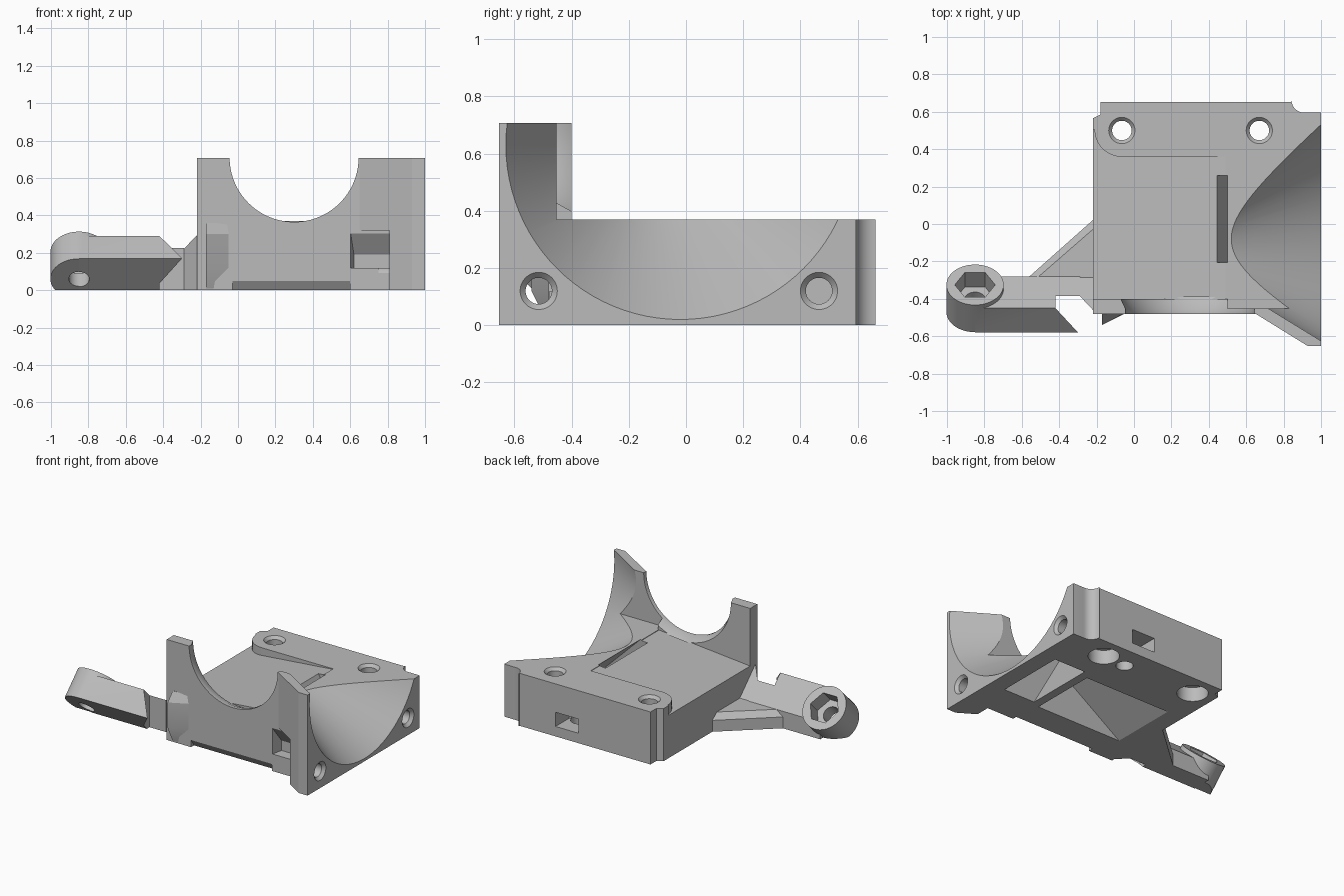
import bpy, bmesh
from math import pi, cos, sin, radians
from mathutils import Vector

cube = bpy.data.objects.get("Cube")
if cube:
    bpy.data.objects.remove(cube, do_unlink=True)

grey = bpy.data.materials.new("plain grey")
grey.use_nodes = True
COLOUR = (0.50, 0.50, 0.50, 1)
grey.diffuse_color = COLOUR
grey.node_tree.nodes["Principled BSDF"].inputs["Base Color"].default_value = COLOUR


def loft(name, rings):
    """Closed solid through rings that have equal point counts."""
    bm = bmesh.new()
    loops = [[bm.verts.new(p) for p in ring] for ring in rings]
    n = len(loops[0])
    for a, b in zip(loops, loops[1:]):
        for i in range(n):
            j = (i + 1) % n
            bm.faces.new((a[i], a[j], b[j], b[i]))
    bm.faces.new(loops[0])
    bm.faces.new(loops[-1])
    bmesh.ops.recalc_face_normals(bm, faces=bm.faces)
    mesh = bpy.data.meshes.new(name)
    bm.to_mesh(mesh)
    bm.free()
    mesh.materials.append(grey)
    obj = bpy.data.objects.new(name, mesh)
    bpy.context.collection.objects.link(obj)
    return obj


def prism(name, outline, z0, z1):
    return loft(name, [[(x, y, z) for x, y in outline] for z in (z0, z1)])


def rect(x0, x1, y0, y1):
    return [(x0, y0), (x1, y0), (x1, y1), (x0, y1)]


def box(name, x, y, z):
    return prism(name, rect(*x, *y), *z)


def arc(cx, cy, r, a0, a1, n=10):
    angles = [radians(a0 + (a1 - a0) * i / n) for i in range(n + 1)]
    return [(cx + r * cos(a), cy + r * sin(a)) for a in angles]


def rod(name, steps, sides=48):
    """Round solid through (centre, radius) steps, square to its axis."""
    axis = (Vector(steps[-1][0]) - Vector(steps[0][0])).normalized()
    u = Vector((0, 1, 0)) if abs(axis.x) > 0.9 else Vector((1, 0, 0))
    v = axis.cross(u)
    angles = [2 * pi * i / sides for i in range(sides)]
    return loft(name, [[Vector(c) + r * (cos(a) * u + sin(a) * v) for a in angles]
                       for c, r in steps])


def combine(obj, tools, operation="DIFFERENCE"):
    for tool in tools:
        mod = obj.modifiers.new("bool", "BOOLEAN")
        mod.operation, mod.solver, mod.object = operation, "EXACT", tool
        bpy.context.view_layer.update()
        graph = bpy.context.evaluated_depsgraph_get()
        mesh = bpy.data.meshes.new_from_object(obj.evaluated_get(graph))
        obj.modifiers.clear()
        obj.data = mesh
        bpy.data.objects.remove(tool, do_unlink=True)


# Body outline, extruded to the full height of the front wall
outline = [(-.22, -.48), (.65, -.48), (.93, -.653), (1, -.653), (1, .595)]
outline += arc(.91, .663, .068, 280, 180, 8)
outline += [(.84, .653), (-.18, .653), (-.18, .585), (-.22, .565)]
body = prism("duct_body", outline, 0, .708)

# Drop the block behind the wall, then the round motor seat and the flared cone
combine(body, [
    box("space_above", (-1, 2), (-.40, 2), (.37, 1)),
    box("space_beside_cone", (.5, 2), (-.452, 0), (.37, 1)),
    rod("motor_seat", [((.30, -.8, .71), .345), ((.30, -.455, .71), .345),
                       ((.30, -.39, .71), .375)], 96),
])
steps = []
for x in (.30, 1.02):
    t = (x - .52) / .48
    steps.append((Vector((x, -.08 + .06 * t, .63)), .26 + .35 * t))
ring_angles = [2 * pi * i / 96 for i in range(96)]
combine(body, [loft("fan_cone", [[c + r * Vector((0, cos(a), sin(a))) for a in ring_angles]
                                 for c, r in steps])])

# Sloping recess in the top, with a rounded corner round the screw boss
recess = [(-.3, -.40), (.49, -.40), (.49, .36)]
recess += arc(-.065, .505, .146, 270, 180) + [(-.3, .52)]
floor = [(x, y, .366 - .09 * (.49 - x)) for x, y in recess]
combine(body, [loft("top_recess", [floor, [(x, y, .5) for x, y in recess]])])


# Air slot and hollow underneath, both tapering upward
def taper(name, low, high, z):
    return loft(name, [[(x, y, -.01) for x, y in rect(*low)],
                       [(x, y, z) for x, y in rect(*high)]])


combine(body, [
    taper("air_slot", (.64, .89, -.23, .27), (.435, .49, -.205, .26), .38),
    taper("hollow", (-.11, .58, -.26, .22), (.36, .41, -.24, .20), .28),
])

# Upright screw holes with countersinks and wide sockets below
for x in (-.065, .67):
    combine(body, [rod("screw_hole", [
        ((x, .50, -.01), .10), ((x, .50, .10), .10), ((x, .50, .101), .052),
        ((x, .50, .35), .052), ((x, .50, .372), .072), ((x, .50, .40), .072)])])
combine(body, [
    rod("small_hole", [((.49, .49, -.01), .055), ((.49, .49, .10), .055)]),
    box("back_slot", (.38, .56), (.50, .7), (.07, .17)),
])

# Side screw holes, and the nut notch in the front
for y, depth in ((-.515, .75), (.465, .84)):
    combine(body, [rod("side_hole", [
        ((depth, y, .12), .046), ((.98, y, .12), .046),
        ((1.001, y, .12), .066), ((1.02, y, .12), .066)])])
combine(body, [
    box("notch", (.60, .81), (-.7, -.478), (-.01, .32)),
    loft("nut_pocket", [[(x, -.49, z) for x, z in rect(.60, .81, .12, .32)],
                        [(x, -.40, z) for x, z in rect(.62, .81, .12, .19)]]),
    loft("front_chamfer", [[(x, -.49, -.01), (x, -.49, .065), (x, -.44, -.01)]
                           for x in (-.03, .60)]),
])

# Slim wedge standing on the front wall, bevelled at its top and foot
wedge = loft("front_wedge", [[(-.17, -.47, z), (-.17, y, z), (x, -.47, z)]
                             for z, y, x in ((.01, -.485, -.05), (.12, -.54, -.03),
                                             (.30, -.54, -.03), (.36, -.485, -.04))])

# Tilted arm: a slab leaning back, ending in a round knuckle
section = [(-.58, .17), (-.45, .29), (-.28, .12), (-.28, 0), (-.415, 0)]
arm = loft("arm", [[(x, y, z) for y, z in section] for x in (-.85, -.29)])
low, high = Vector((-.85, -.47, .06)), Vector((-.85, -.325, .205))
axis = (high - low).normalized()
combine(arm, [rod("knuckle", [(low, .153), (high, .153)], 64)], "UNION")
combine(arm, [
    box("ground_trim", (-2, 0), (-2, 1), (-1, 0)),
    rod("hex_pocket", [(high - .11 * axis, .108), (high + .1 * axis, .108)], 6),
    rod("pivot_hole", [(low - .2 * axis, .055), (high, .055)]),
    # slanted arm tip and the gap beside the body
    prism("gap", [(-.42, -.385), (-.42, -.45), (-.29, -.59),
                  (-.1, -.59), (-.1, -.385)], -.1, .5),
])

# Link and triangular gusset joining the arm to the body
foot = [(-.44, -.385), (-.29, -.385), (-.21, -.47), (-.21, -.28), (-.44, -.28)]
link = loft("arm_link", [[(x, y, 0) for x, y in foot],
                         [(x, y, -.165 - y) for x, y in foot]])
foot = [(-.57, -.29), (-.21, -.29), (-.21, .03)]
inset = [(-.52, -.29), (-.21, -.29), (-.21, -.02)]
gusset = loft("gusset", [[(x, y, 0) for x, y in foot], [(x, y, .08) for x, y in foot],
                         [(x, y, .12) for x, y in inset]])

# Smooth the round surfaces and keep the edges sharp
for obj in (body, wedge, arm, link, gusset):
    bpy.ops.object.select_all(action="DESELECT")
    obj.select_set(True)
    bpy.context.view_layer.objects.active = obj
    bpy.ops.object.shade_smooth_by_angle(angle=radians(25))
